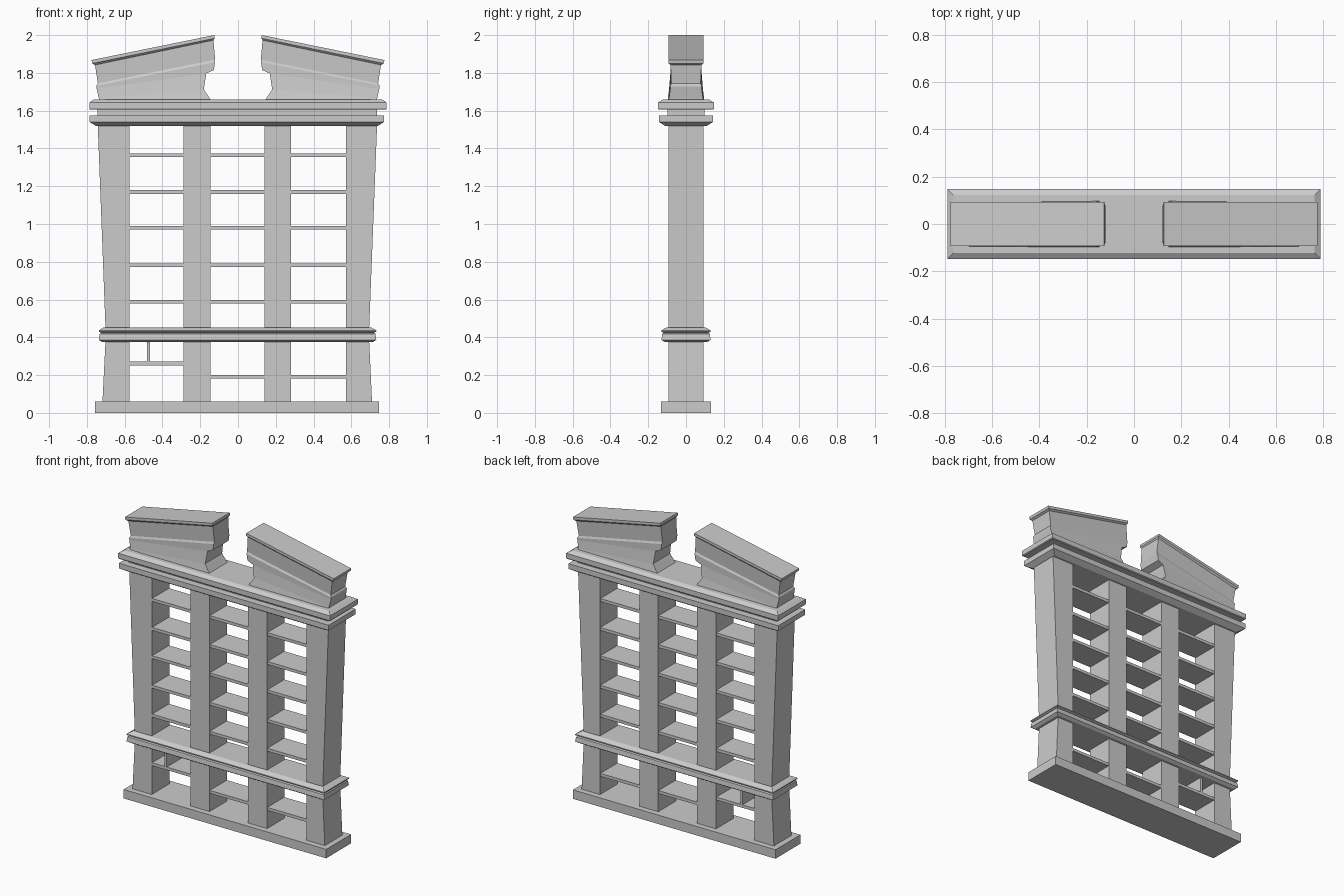
import bpy, bmesh


def loft(name, rings, mirror=False):
    """Stack of four-sided rings, bottom to top: (x_left, z_left, x_right, z_right, half_depth)."""
    bm = bmesh.new()
    loops = []
    for xl, zl, xr, zr, h in rings:
        loops.append([bm.verts.new(p) for p in
                      ((xl, -h, zl), (xr, -h, zr), (xr, h, zr), (xl, h, zl))])
    bm.faces.new(loops[0][::-1])
    bm.faces.new(loops[-1])
    for a, b in zip(loops, loops[1:]):
        for i in range(4):
            j = (i + 1) % 4
            bm.faces.new((a[i], a[j], b[j], b[i]))
    bmesh.ops.recalc_face_normals(bm, faces=bm.faces)
    me = bpy.data.meshes.new(name)
    bm.to_mesh(me)
    bm.free()
    ob = bpy.data.objects.new(name, me)
    bpy.context.collection.objects.link(ob)
    if mirror:
        ob.modifiers.new("Mirror", 'MIRROR')
    return ob


def box(name, x0, x1, z0, z1, h):
    return loft(name, [(x0, z0, x1, z0, h), (x0, z1, x1, z1, h)])


def moulding(name, x0, x1, h, profile):
    """Horizontal band; profile is (z, inset) from bottom to top."""
    return loft(name, [(x0 + i, z, x1 - i, z, h - i) for z, i in profile])


D = 0.093  # half depth of the columns

# plinth
box("plinth", -0.757, 0.747, 0, 0.06, 0.132)

# tapered outer columns
loft("left_column", [(-0.718, 0.05, -0.575, 0.05, D), (-0.7, 0.41, -0.575, 0.41, D),
                     (-0.743, 1.54, -0.575, 1.54, D)])
loft("right_column", [(0.71, 0.05, 0.573, 0.05, D), (0.693, 0.41, 0.573, 0.41, D),
                      (0.737, 1.54, 0.573, 1.54, D)])
# straight inner columns
box("inner_column_left", -0.288, -0.146, 0.05, 1.54, D)
box("inner_column_right", 0.141, 0.281, 0.05, 1.54, D)

# waist moulding
moulding("waist_moulding", -0.737, 0.732, 0.13,
         [(0.375, 0.018), (0.387, 0), (0.418, 0.004), (0.424, 0.012),
          (0.43, 0), (0.437, 0), (0.453, 0.027)])

# entablature: lower slab, neck, upper slab
moulding("lower_cornice", -0.785, 0.773, 0.143,
         [(1.518, 0.035), (1.54, 0), (1.575, 0)])
box("cornice_neck", -0.745, 0.736, 1.57, 1.61, 0.097)
moulding("upper_cornice", -0.787, 0.787, 0.147,
         [(1.605, 0.004), (1.61, 0), (1.643, 0), (1.66, 0.025)])

# shelves in three bays
bays = [(-0.58, -0.283), (-0.15, 0.145), (0.277, 0.578)]
for b, (x0, x1) in enumerate(bays):
    low = 0.262 if b == 0 else 0.191
    for z in (low, 0.588, 0.782, 0.98, 1.17, 1.364):
        box("shelf", x0, x1, z - 0.01, z + 0.01, 0.09)
# small divider in the lower left bay
box("shelf_divider", -0.482, -0.466, 0.265, 0.38, 0.09)

# split raking pediment, mirrored
loft("pediment", [
    (-0.737, 1.65, -0.143, 1.655, 0.097),
    (-0.737, 1.665, -0.181, 1.713, 0.09),
    (-0.748, 1.715, -0.168, 1.797, 0.083),
    (-0.75, 1.725, -0.128, 1.815, 0.083),
    (-0.75, 1.732, -0.122, 1.857, 0.083),
    (-0.742, 1.745, -0.121, 1.87, 0.077),
    (-0.757, 1.842, -0.13, 1.973, 0.082),
    (-0.772, 1.85, -0.124, 1.983, 0.092),
    (-0.775, 1.868, -0.126, 2.0, 0.092)], mirror=True)
